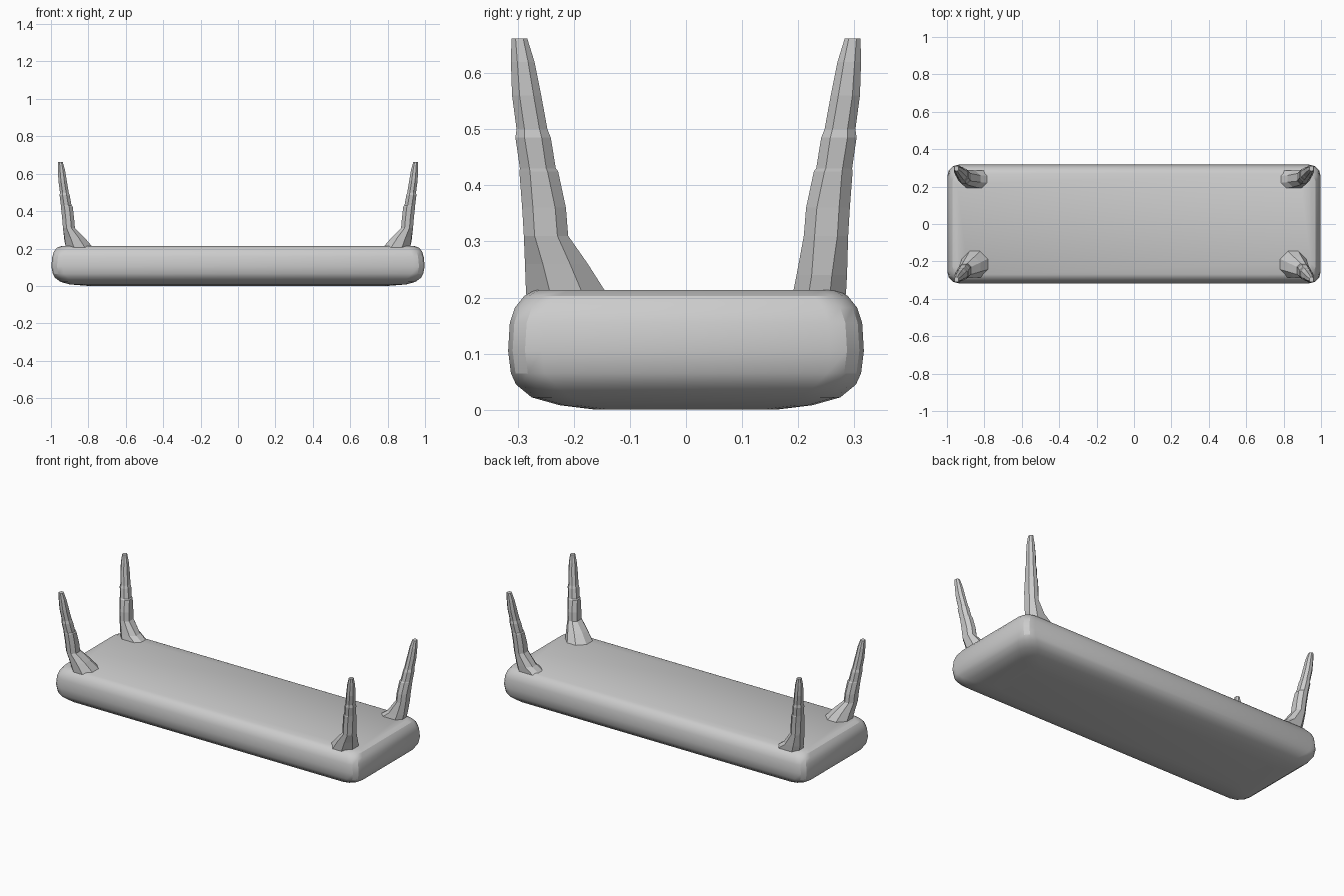
import bpy, bmesh, math

if "Cube" in bpy.data.objects:
    bpy.data.objects.remove(bpy.data.objects["Cube"])


def loft(name, rings):
    """Skin equal-length rings of points and cap both ends."""
    bm = bmesh.new()
    loops = [[bm.verts.new(p) for p in r] for r in rings]
    n = len(loops[0])
    for a, b in zip(loops, loops[1:]):
        for i in range(n):
            j = (i + 1) % n
            bm.faces.new((a[i], a[j], b[j], b[i]))
    bm.faces.new(loops[0][::-1])
    bm.faces.new(loops[-1])
    bmesh.ops.recalc_face_normals(bm, faces=bm.faces)
    mesh = bpy.data.meshes.new(name)
    bm.to_mesh(mesh)
    bm.free()
    ob = bpy.data.objects.new(name, mesh)
    bpy.context.collection.objects.link(ob)
    return ob


def rounded_rect(x0, x1, y0, y1, r, z, steps=3):
    pts = []
    corners = ((x1 - r, y1 - r), (x0 + r, y1 - r), (x0 + r, y0 + r), (x1 - r, y0 + r))
    for k, (cx, cy) in enumerate(corners):
        for s in range(steps + 1):
            a = math.pi / 2 * (k + s / steps)
            pts.append((cx + r * math.cos(a), cy + r * math.sin(a), z))
    return pts


# Thick padded slab: half length, half depth, corner radius, height
slab_profile = [
    (0.80, 0.16, 0.05, 0.000), (0.90, 0.225, 0.06, 0.008),
    (0.95, 0.275, 0.07, 0.022), (0.98, 0.303, 0.07, 0.045),
    (0.99, 0.312, 0.06, 0.065), (0.998, 0.317, 0.06, 0.105),
    (0.993, 0.314, 0.06, 0.155), (0.985, 0.305, 0.06, 0.182),
    (0.97, 0.288, 0.06, 0.203), (0.945, 0.27, 0.06, 0.213),
]
loft("slab", [rounded_rect(-hx, hx, -hy, hy, r, z) for hx, hy, r, z in slab_profile])

# Leg outline: inner x, outer x, inner y, outer y, height (with small steps)
shaft = [
    (0.872, 0.936, 0.210, 0.289, 0.31), (0.876, 0.940, 0.214, 0.292, 0.36),
    (0.884, 0.947, 0.228, 0.297, 0.425), (0.890, 0.947, 0.232, 0.296, 0.43),
    (0.900, 0.954, 0.241, 0.304, 0.485), (0.905, 0.952, 0.247, 0.302, 0.50),
    (0.915, 0.960, 0.258, 0.310, 0.56), (0.925, 0.963, 0.270, 0.312, 0.62),
    (0.937, 0.961, 0.283, 0.311, 0.662),
]
front_foot = [(0.775, 0.920, 0.140, 0.285, 0.205), (0.822, 0.928, 0.175, 0.287, 0.26)]
back_foot = [(0.775, 0.920, 0.190, 0.285, 0.205), (0.822, 0.928, 0.197, 0.287, 0.24)]

# Four splayed tapering legs with flared feet
for row, sy, foot in (("front", -1, front_foot), ("back", 1, back_foot)):
    for side, sx in (("left", -1), ("right", 1)):
        rings = []
        for xi, xo, yi, yo, z in foot + shaft:
            r = 0.3 * min(xo - xi, yo - yi)
            ring = rounded_rect(xi, xo, yi, yo, r, z, steps=1)
            rings.append([(sx * x, sy * y, h) for x, y, h in ring])
        loft(f"{row}_{side}_leg", rings)

# Soft shading on the slab, flat facets on the legs
slab = bpy.data.objects["slab"]
bpy.context.view_layer.objects.active = slab
slab.select_set(True)
bpy.ops.object.shade_smooth_by_angle(angle=math.radians(25))
